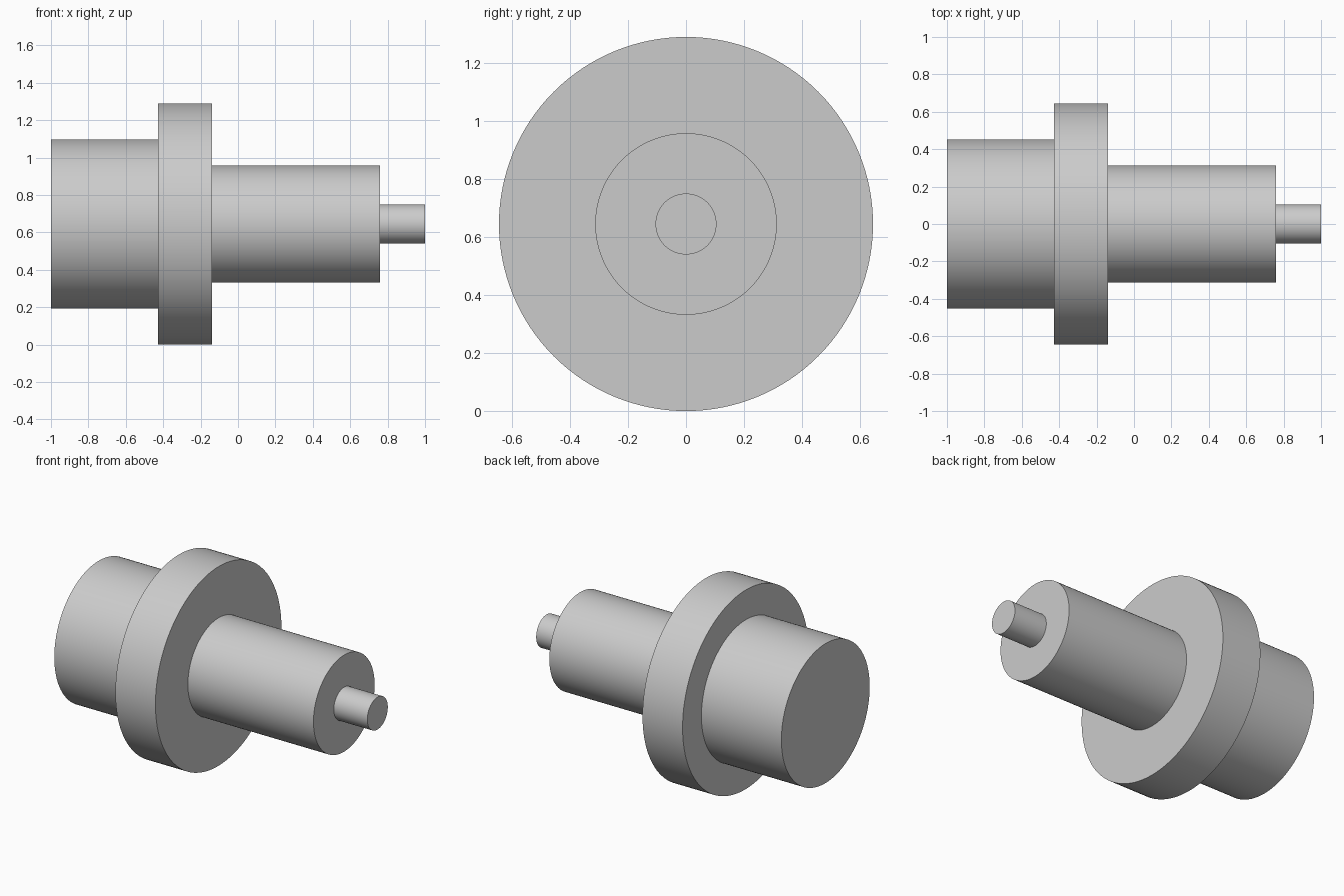
import bpy
import bmesh
import math
from mathutils import Vector

if "Cube" in bpy.data.objects:
    bpy.data.objects.remove(bpy.data.objects["Cube"], do_unlink=True)

SEGMENTS = 128
AXIS_Z = 0.645

# Steps along the axis: start x, end x, radius
STEPS = [
    (-1.0, -0.427, 0.452),   # rear journal
    (-0.427, -0.14, 0.645),  # flange
    (-0.14, 0.76, 0.313),    # main shaft
    (0.76, 1.0, 0.105),      # tip pin
]


def make_material(name, rgb):
    mat = bpy.data.materials.new(name)
    mat.use_nodes = True
    colour = (*rgb, 1.0)
    mat.diffuse_color = colour
    mat.node_tree.nodes["Principled BSDF"].inputs["Base Color"].default_value = colour
    return mat


def lathe(name, steps, mat):
    # Stepped half profile, closed onto the axis at both ends
    profile = [(steps[0][0], 0.0)]
    for start, end, radius in steps:
        profile += [(start, radius), (end, radius)]
    profile.append((steps[-1][1], 0.0))

    bm = bmesh.new()
    verts = [bm.verts.new((x, 0.0, r)) for x, r in profile]
    edges = [bm.edges.new(pair) for pair in zip(verts, verts[1:])]
    bmesh.ops.spin(bm, geom=verts + edges, cent=Vector(), axis=Vector((1, 0, 0)),
                   angle=math.tau, steps=SEGMENTS)
    bmesh.ops.remove_doubles(bm, verts=bm.verts, dist=0.0001)
    bmesh.ops.recalc_face_normals(bm, faces=bm.faces)

    mesh = bpy.data.meshes.new(name)
    bm.to_mesh(mesh)
    bm.free()
    mesh.materials.append(mat)
    obj = bpy.data.objects.new(name, mesh)
    obj.location.z = AXIS_Z
    bpy.context.collection.objects.link(obj)
    return obj


# One solid turned shaft with smooth sides and sharp shoulders
shaft = lathe("stepped_shaft", STEPS, make_material("plain grey", (0.6, 0.6, 0.6)))
bpy.ops.object.select_all(action="DESELECT")
shaft.select_set(True)
bpy.context.view_layer.objects.active = shaft
bpy.ops.object.shade_smooth_by_angle(angle=math.radians(30))
